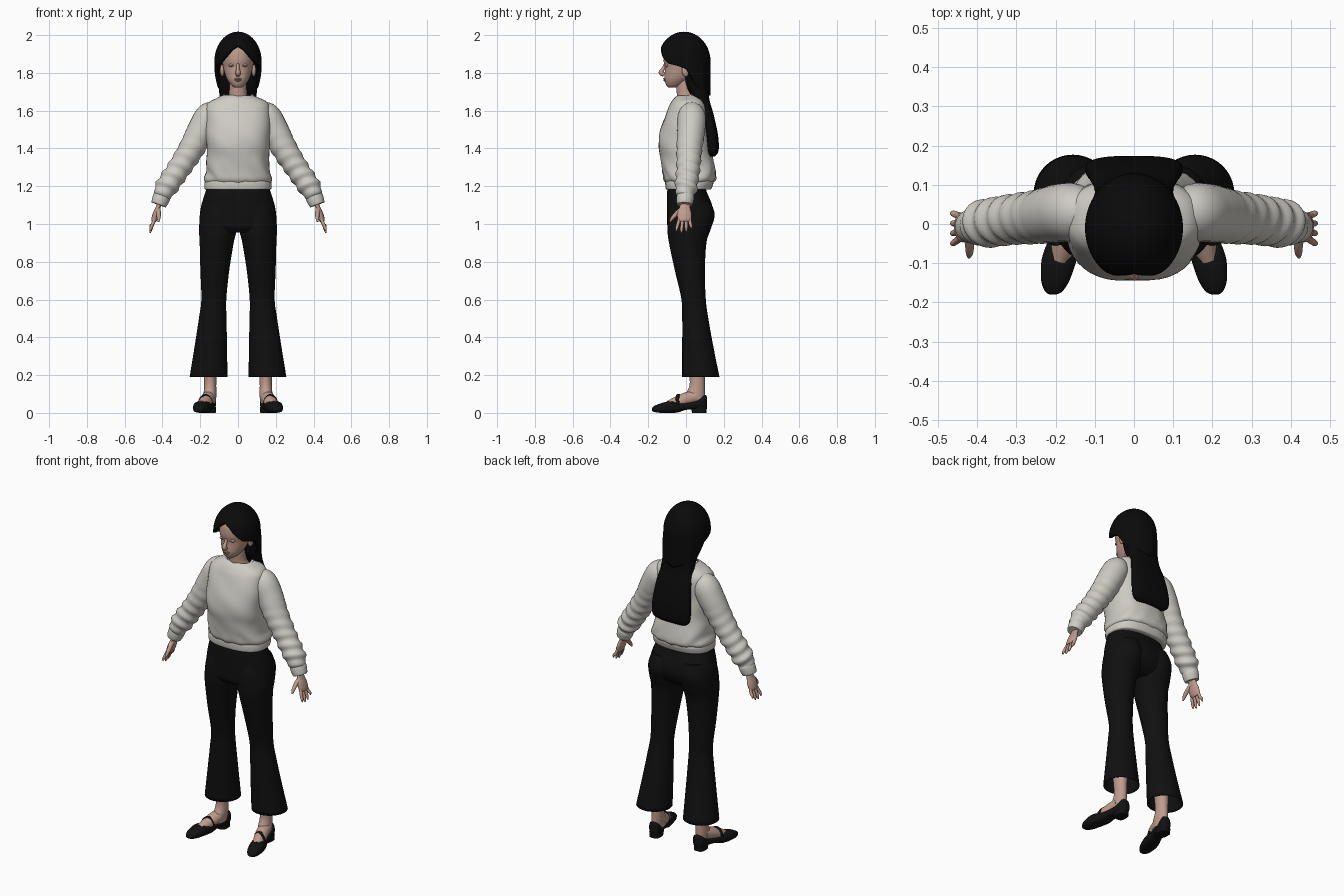
import bpy, bmesh
from math import sin, cos, pi, radians, acos, copysign
from mathutils import Vector

if "Cube" in bpy.data.objects:
    bpy.data.objects.remove(bpy.data.objects["Cube"])


def colour(name, rgb, rough=0.8):
    m = bpy.data.materials.new(name)
    m.use_nodes = True
    m.diffuse_color = (*rgb, 1)
    b = m.node_tree.nodes["Principled BSDF"]
    b.inputs["Base Color"].default_value = (*rgb, 1)
    b.inputs["Roughness"].default_value = rough
    return m


SKIN = colour("skin", (0.52, 0.33, 0.26))
LIP = colour("lip", (0.40, 0.21, 0.17))
KNIT = colour("cream_knit", (0.62, 0.60, 0.55))
CLOTH = colour("black_cloth", (0.005, 0.005, 0.005))
HAIR = colour("black_hair", (0.003, 0.003, 0.003))
LEATHER = colour("black_leather", (0.006, 0.006, 0.006))


def smooth(rows, n=5):
    """Catmull-Rom interpolation between rows of numbers."""
    out = []
    for i in range(len(rows) - 1):
        a, b, c, d = (rows[max(i - 1, 0)], rows[i], rows[i + 1],
                      rows[min(i + 2, len(rows) - 1)])
        for k in range(n):
            t = k / n
            out.append([q + t / 2 * (r - p + t * (2*p - 5*q + 4*r - s + t * (3*(q - r) + s - p)))
                        for p, q, r, s in zip(a, b, c, d)])
    return out + [list(rows[-1])]


def oval(centre, u, v, power=2, n=40):
    ring = []
    for i in range(n):
        c, s = cos(2 * pi * i / n), sin(2 * pi * i / n)
        ring.append(Vector(centre) + Vector(u) * copysign(abs(c) ** (2 / power), c)
                    + Vector(v) * copysign(abs(s) ** (2 / power), s))
    return ring


def finish(name, bm, mat, mirror=False, solid=0):
    bmesh.ops.recalc_face_normals(bm, faces=bm.faces)
    me = bpy.data.meshes.new(name)
    bm.to_mesh(me)
    bm.free()
    me.materials.append(mat)
    ob = bpy.data.objects.new(name, me)
    bpy.context.collection.objects.link(ob)
    bpy.ops.object.select_all(action='DESELECT')
    ob.select_set(True)
    bpy.context.view_layer.objects.active = ob
    bpy.ops.object.shade_smooth_by_angle(angle=radians(50))
    if solid:
        m = ob.modifiers.new("thickness", 'SOLIDIFY')
        m.thickness, m.offset = solid, -1
    if mirror:
        ob.modifiers.new("mirror", 'MIRROR')
    return ob


def skin(name, rings, mat, caps=(True, True), warp=None, **kw):
    """Bridge a stack of rings into one surface."""
    bm = bmesh.new()
    vs = [[bm.verts.new(p) for p in r] for r in rings]
    n = len(vs[0])
    for a, b in zip(vs, vs[1:]):
        for i in range(n):
            bm.faces.new((a[i], a[(i + 1) % n], b[(i + 1) % n], b[i]))
    for on, ring in zip(caps, (vs[0], vs[-1])):
        if on:
            bm.faces.new(ring)
    if warp:
        bm.normal_update()
        for v, d in [(v, v.normal * warp(v.co)) for v in bm.verts]:
            v.co += d
    return finish(name, bm, mat, **kw)


def stack(name, rows, mat, power=2, n=5, **kw):
    """Level ovals from rows of height, centre x, half width, front y, back y."""
    return skin(name, [oval((x, (f + b) / 2, z), (w, 0, 0), (0, (b - f) / 2, 0), power)
                       for z, x, w, f, b in smooth(rows, n)], mat, **kw)


def tube(name, rows, mat, flat=1, axis=(0, 1, 0), n=5, sides=28, **kw):
    """Ovals along a path from rows of x, y, z, radius; flat thins the oval."""
    rows = smooth(rows, n)
    pts = [Vector(r[:3]) for r in rows]
    rings = []
    for i, p in enumerate(pts):
        t = (pts[min(i + 1, len(pts) - 1)] - pts[max(i - 1, 0)]).normalized()
        side = t.cross(Vector(axis)).normalized()
        rings.append(oval(p, side * rows[i][3] * flat, side.cross(t) * rows[i][3], 2, sides))
    return skin(name, rings, mat, **kw)


def ball(name, at, size, mat, **kw):
    bm = bmesh.new()
    bmesh.ops.create_uvsphere(bm, u_segments=20, v_segments=12, radius=1)
    for v in bm.verts:
        v.co = Vector([c * s + a for c, s, a in zip(v.co, size, at)])
    return finish(name, bm, mat, **kw)


# Head, neck and face
stack("head", [(1.722, 0, .018, -.092, -.05), (1.735, 0, .036, -.104, -.02),
               (1.762, 0, .056, -.113, .02), (1.79, 0, .068, -.113, .05),
               (1.83, 0, .078, -.112, .08), (1.87, 0, .084, -.119, .09),
               (1.92, 0, .081, -.113, .085), (1.96, 0, .06, -.085, .06),
               (1.98, 0, .02, -.03, .02)], SKIN, power=2.1)
stack("neck", [(1.6, 0, .11, -.055, .08), (1.645, 0, .074, -.046, .07),
               (1.68, 0, .05, -.048, .05), (1.73, 0, .046, -.052, .045),
               (1.78, 0, .046, -.055, .045)], SKIN)
tube("nose", [(0, -.108, 1.85, .007), (0, -.119, 1.825, .009),
              (0, -.132, 1.802, .013), (0, -.116, 1.791, .012)], SKIN, axis=(1, 0, 0))
ball("upper_lip", (0, -.111, 1.768), (.02, .01, .005), LIP)
ball("lower_lip", (0, -.110, 1.76), (.017, .01, .005), LIP)
ball("eyelids", (.033, -.102, 1.84), (.017, .009, .008), SKIN, mirror=True)
ball("lash_lines", (.033, -.106, 1.837), (.014, .007, .002), LIP, mirror=True)
ball("ears", (.084, .0, 1.812), (.011, .022, .032), SKIN, mirror=True)

# Hair cap: a dome whose lower edge follows the hairline around the head
HAIRLINE = [(0, 1.937), (15, 1.922), (35, 1.88), (52, 1.85), (75, 1.837),
            (95, 1.82), (106, 1.78), (122, 1.72), (181, 1.68)]


def hairline(deg):
    for (a, za), (b, zb) in zip(HAIRLINE, HAIRLINE[1:]):
        if deg <= b:
            return za + (zb - za) * (deg - a) / (b - a)


dome = []
for k in range(1, 29):
    ring = []
    for i in range(72):
        deg = i * 5
        low = (hairline(min(deg, 360 - deg)) - 1.86) / .14
        phi = (acos(low) if low > 0 else pi / 2 - low) * k / 28
        r, h = (sin(phi), cos(phi)) if phi < pi / 2 else (1, pi / 2 - phi)
        a = radians(deg)
        ring.append(Vector((.107 * r * sin(a), -.01 - .122 * r * cos(a), 1.86 + .14 * h)))
    dome.append(ring)
skin("hair_cap", dome, HAIR, caps=(True, False), solid=.018)
stack("long_hair", [(1.88, 0, .098, .0, .108), (1.8, 0, .104, -.01, .113),
                    (1.72, 0, .1, .005, .116), (1.65, 0, .1, .045, .126),
                    (1.58, 0, .11, .085, .146), (1.48, 0, .122, .1, .168),
                    (1.41, 0, .124, .108, .174), (1.375, 0, .115, .112, .168),
                    (1.358, 0, .09, .122, .152)], HAIR, power=2.8)


# Sweater with soft folds
def body_folds(p):
    low = max(0, 1 - abs(p.z - 1.27) / .12)
    return .004 * low * sin(p.x * 75 + 3 * sin(p.z * 20)) + .0015 * sin(p.z * 45 + p.x * 30)


def sleeve_folds(p):
    low = min(1, max(0, (1.5 - p.z) / .2))
    return .0045 * low * sin(p.z * 95 - p.x * 40 + p.y * 35)


stack("sweater_body", [(1.682, 0, .078, -.042, .078), (1.668, 0, .112, -.06, .09),
                       (1.648, 0, .15, -.075, .102), (1.61, 0, .17, -.095, .115),
                       (1.5, 0, .172, -.135, .12), (1.42, 0, .167, -.146, .128),
                       (1.35, 0, .166, -.135, .142), (1.28, 0, .172, -.124, .156),
                       (1.24, 0, .178, -.118, .158), (1.222, 0, .172, -.108, .142)],
      KNIT, power=2.5, caps=(False, False), warp=body_folds)
stack("sweater_hem", [(1.235, 0, .168, -.105, .14), (1.222, 0, .176, -.11, .146),
                      (1.2, 0, .178, -.109, .14), (1.183, 0, .175, -.105, .132),
                      (1.182, 0, .16, -.09, .115)], KNIT, power=2.5, n=3)
skin("collar", [[Vector(((.077 + .008 * cos(t)) * cos(a),
                         .015 + (.062 + .008 * cos(t)) * sin(a),
                         1.672 + .016 * sin(a) + .011 * sin(t)))
                 for a in [2 * pi * i / 48 for i in range(48)]]
                for t in [2 * pi * j / 12 for j in range(13)]], KNIT, caps=(False, False))
tube("sleeves", [(.10, .03, 1.6, .045), (.148, .03, 1.575, .072), (.19, .028, 1.505, .074),
                 (.245, .018, 1.4, .068), (.308, .012, 1.3, .062), (.36, .004, 1.225, .06),
                 (.388, 0, 1.18, .057), (.402, -.003, 1.148, .042)], KNIT, n=8,
     mirror=True, warp=sleeve_folds)
tube("cuffs", [(.394, -.001, 1.162, .04), (.403, -.003, 1.145, .046),
               (.414, -.006, 1.118, .044), (.42, -.007, 1.102, .04)], KNIT, mirror=True)

# Hands
tube("palms", [(.408, -.004, 1.13, .026), (.422, -.006, 1.09, .028),
               (.433, -.008, 1.055, .038), (.443, -.008, 1.025, .036),
               (.447, -.008, 1.012, .026)], SKIN, flat=.45, mirror=True)
for i, (name, tip) in enumerate([("index", .962), ("middle", .953), ("ring", .958),
                                 ("little", .975)]):
    y = -.034 + .0175 * i
    tube(name + "_fingers", [(.441, y, 1.03, .009), (.452, y * 1.25, 1.0, .0088),
                             (.462, y * 1.45, tip + .015, .0075),
                             (.465, y * 1.5, tip, .003)], SKIN, sides=14, mirror=True)
tube("thumbs", [(.424, -.02, 1.08, .014), (.42, -.05, 1.055, .012),
                (.42, -.073, 1.03, .0095), (.421, -.085, 1.012, .004)],
     SKIN, sides=14, axis=(1, 0, 0), mirror=True)

# Flared trousers
stack("trouser_hips", [(1.21, 0, .16, -.09, .1), (1.17, 0, .172, -.1, .11),
                       (1.1, 0, .194, -.101, .138), (1.04, 0, .203, -.101, .145),
                       (.985, 0, .204, -.097, .12), (.955, 0, .19, -.07, .08)],
      CLOTH, power=2.3)
stack("trouser_legs", [(1.12, .095, .085, -.08, .128), (1.05, .1, .1, -.095, .152),
                       (.97, .106, .1, -.098, .13), (.9, .113, .09, -.09, .108),
                       (.75, .123, .076, -.058, .1), (.6, .128, .066, -.024, .105),
                       (.5, .134, .073, -.02, .118), (.35, .144, .086, -.02, .145),
                       (.19, .156, .1, -.02, .177)],
      CLOTH, caps=(True, False), solid=.005, mirror=True)

# Ankles and feet
stack("shins", [(.45, .14, .042, .0, .1), (.3, .146, .038, .008, .102),
                (.16, .147, .032, .02, .1), (.1, .148, .034, .0, .1),
                (.05, .149, .03, -.01, .1)], SKIN, mirror=True)
tube("feet", [(.15, .05, .085, .036), (.162, .0, .072, .036), (.177, -.05, .053, .033),
              (.19, -.09, .04, .025)], SKIN, axis=(1, 0, 0), mirror=True)

# Shoes: upright sections from toe to heel
shoe = [(-.18, .207, .008, .012, .025), (-.172, .205, .022, .006, .034),
        (-.145, .201, .036, .001, .047), (-.1, .193, .044, 0, .06),
        (-.07, .186, .044, 0, .062), (-.04, .177, .041, .003, .055),
        (.0, .166, .036, .016, .056), (.05, .154, .034, .018, .066),
        (.09, .148, .032, .018, .092), (.104, .146, .026, .018, .094),
        (.111, .146, .012, .022, .085)]
skin("shoes", [oval((x, y, (lo + hi) / 2), (w, 0, 0), (0, 0, (hi - lo) / 2), 2.7)
               for y, x, w, lo, hi in smooth(shoe)], LEATHER, mirror=True)
stack("shoe_heels", [(.03, .149, .033, .025, .109), (.0, .149, .031, .032, .108)],
      LEATHER, power=3, n=1, mirror=True)
tube("shoe_straps", [(.136, -.03, .045, .01), (.144, -.035, .078, .01),
                     (.17, -.04, .096, .01), (.198, -.045, .08, .01),
                     (.212, -.045, .045, .01)], LEATHER, flat=.4, sides=12, mirror=True)
